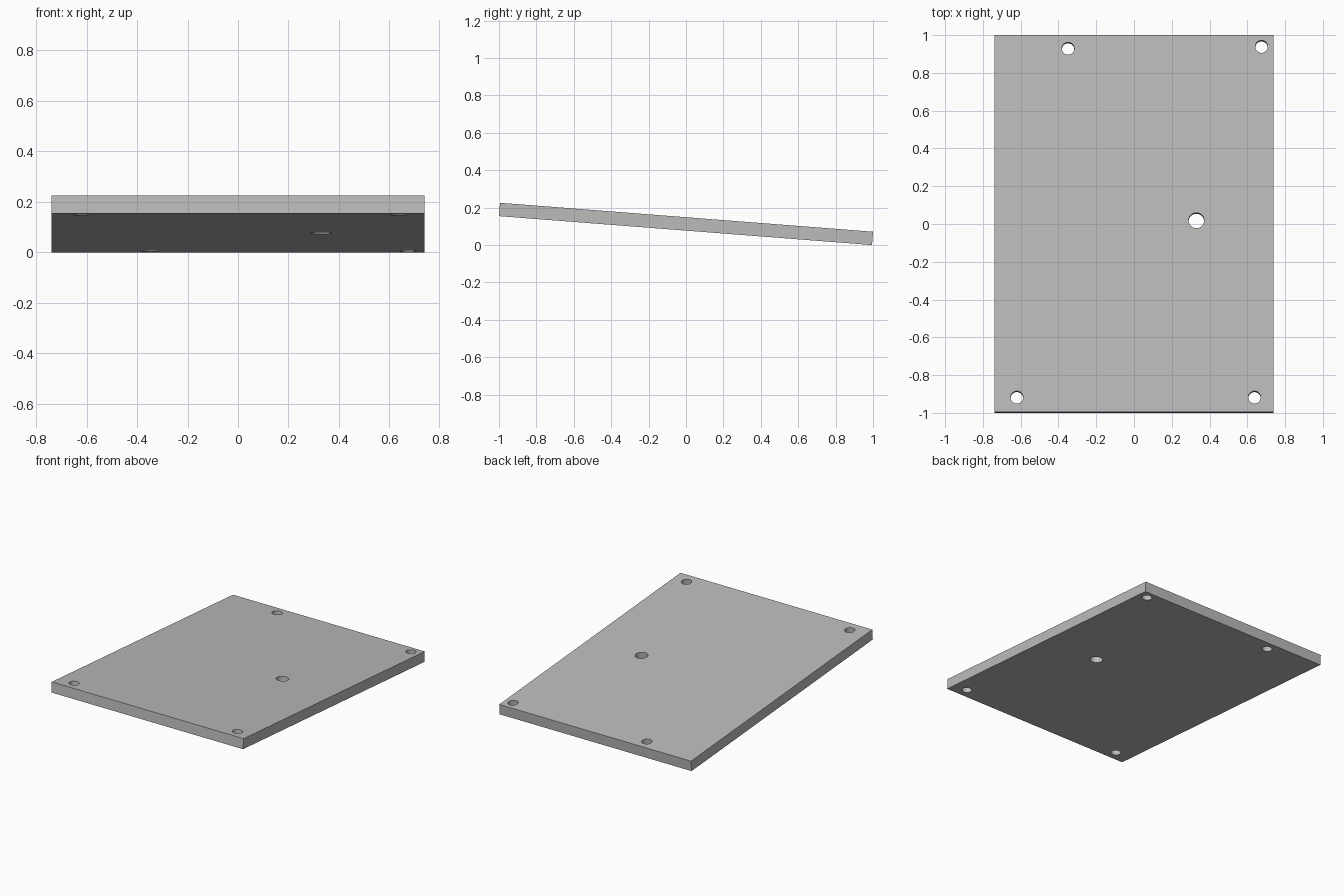
import bpy
import math
from mathutils import Matrix

cube = bpy.data.objects.get("Cube")
if cube:
    bpy.data.objects.remove(cube, do_unlink=True)

# Plate dimensions
WIDTH, THICK, RISE = 1.478, 0.0715, 0.1545
TILT = math.asin(RISE / 2)
LENGTH = (2 - THICK * math.sin(TILT)) / math.cos(TILT)
HEIGHT = RISE + THICK * math.cos(TILT)

# Hole centres and radii
SMALL, LARGE = 0.033, 0.041
HOLES = [
    (-0.349, 0.929, SMALL),
    (0.675, 0.939, SMALL),
    (-0.62, -0.923, SMALL),
    (0.638, -0.923, SMALL),
    (0.33, 0.016, LARGE),
]

grey = bpy.data.materials.new("plain grey")
grey.use_nodes = True
colour = (0.5, 0.5, 0.5, 1)
grey.diffuse_color = colour
grey.node_tree.nodes["Principled BSDF"].inputs["Base Color"].default_value = colour

# Flat plate
bpy.ops.mesh.primitive_cube_add(size=1)
plate = bpy.context.object
plate.name = "plate"
plate.data.transform(Matrix.Diagonal((WIDTH, LENGTH, THICK, 1)))
plate.data.materials.append(grey)

# Drill the holes square to the plate
for x, y, radius in HOLES:
    bpy.ops.mesh.primitive_cylinder_add(
        vertices=32, radius=radius, depth=THICK * 3, location=(x, y, 0))
    drill = bpy.context.object
    drill.name = "hole_cutter"
    drill.data.materials.append(grey)
    cut = plate.modifiers.new("hole", 'BOOLEAN')
    cut.object = drill
    cut.operation = 'DIFFERENCE'
    cut.solver = 'EXACT'
    bpy.context.view_layer.objects.active = plate
    bpy.ops.object.modifier_apply(modifier=cut.name)
    bpy.data.objects.remove(drill, do_unlink=True)

# Smooth hole walls, sharp rims
bpy.ops.object.select_all(action='DESELECT')
plate.select_set(True)
bpy.context.view_layer.objects.active = plate
bpy.ops.object.shade_smooth_by_angle(angle=math.radians(30))

# Lean the plate so the front edge is raised
plate.rotation_euler.x = -TILT
plate.location.z = HEIGHT / 2
